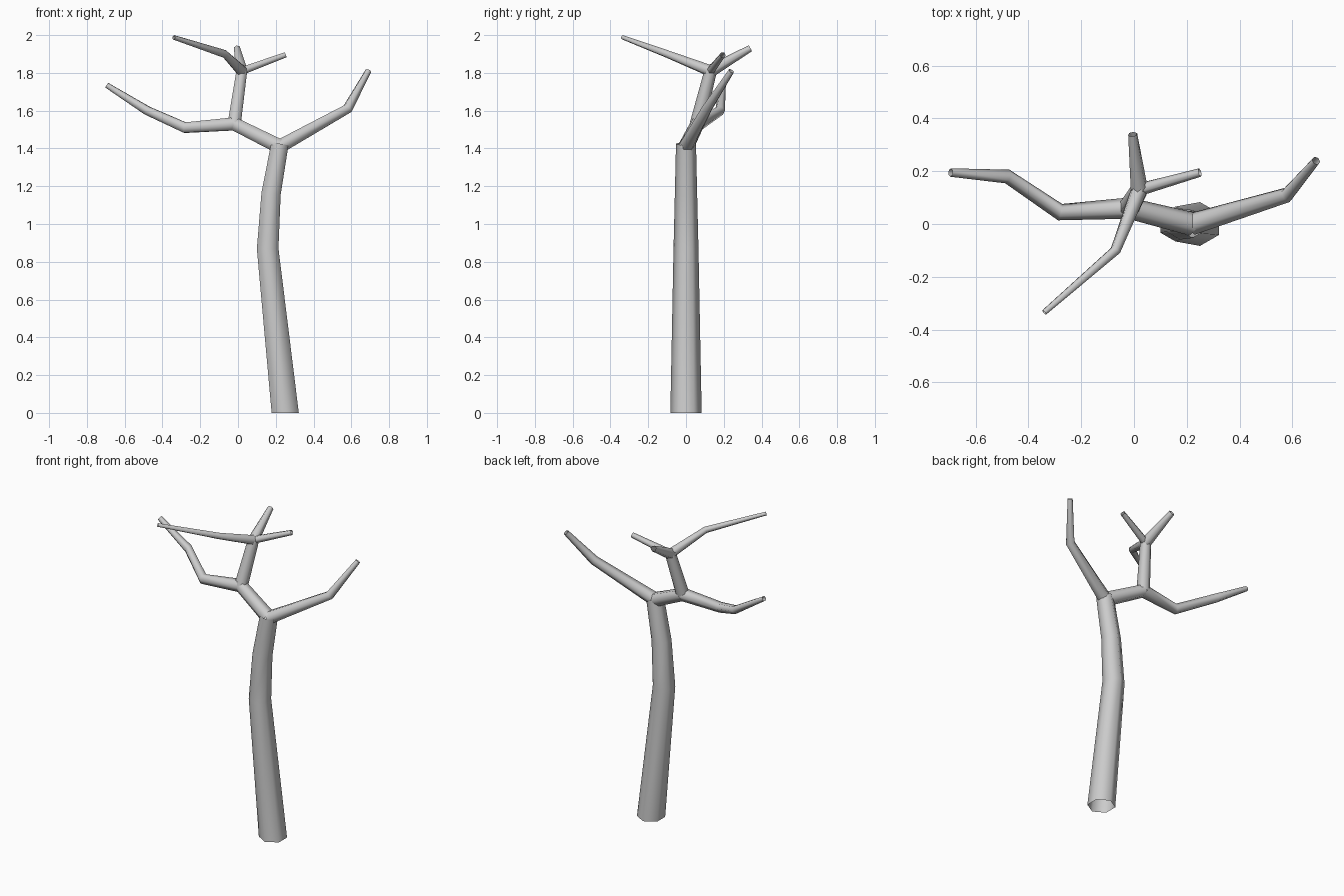
import bpy
import bmesh
import math
from mathutils import Vector

if "Cube" in bpy.data.objects:
    bpy.data.objects.remove(bpy.data.objects["Cube"])

SIDES = 6


def limb(name, points, flat_base=False):
    """Open tapered six-sided tube through (x, y, z, radius) points."""
    pos = [Vector(p[:3]) for p in points]
    bm = bmesh.new()
    rings = []
    side = Vector((0, 1, 0))
    last = len(pos) - 1
    for i, p in enumerate(pos):
        before = (p - pos[i - 1]).normalized() if i else Vector()
        after = (pos[i + 1] - p).normalized() if i < last else Vector()
        axis = (before + after).normalized()
        if flat_base and i == 0:
            axis = Vector((0, 0, 1))
        # carry the ring orientation along without twisting
        u = (side - axis * side.dot(axis)).normalized()
        v = axis.cross(u)
        side = u
        r = points[i][3]
        rings.append([bm.verts.new(p + r * (math.cos(a) * u + math.sin(a) * v))
                      for a in (k * math.tau / SIDES for k in range(SIDES))])
    for lo, hi in zip(rings, rings[1:]):
        for k in range(SIDES):
            n = (k + 1) % SIDES
            f = bm.faces.new((lo[k], lo[n], hi[n], hi[k]))
            f.smooth = True
    mesh = bpy.data.meshes.new(name)
    bm.to_mesh(mesh)
    bm.free()
    ob = bpy.data.objects.new(name, mesh)
    bpy.context.collection.objects.link(ob)
    return ob


fork = (0.22, 0.0, 1.41)        # top of the trunk
left_fork = (-0.02, 0.06, 1.53)
crown = (0.02, 0.13, 1.81)

# Trunk
limb("trunk", [(0.25, 0, 0, 0.083), (0.157, 0, 0.87, 0.066),
               (0.175, 0, 1.16, 0.059), (0.222, 0, 1.425, 0.053)], True)

# Right branch
limb("right_branch", [(*fork, 0.042), (0.58, 0.11, 1.61, 0.029),
                      (0.69, 0.24, 1.81, 0.017)])

# Left branch, bending outward from its own fork
limb("left_branch_base", [(*fork, 0.045), (*left_fork, 0.04)])
limb("left_branch", [(*left_fork, 0.04), (-0.28, 0.045, 1.51, 0.032),
                     (-0.48, 0.18, 1.60, 0.027), (-0.695, 0.195, 1.735, 0.016)])

# Upright branch
limb("upright_branch", [(*left_fork, 0.04), (*crown, 0.033)])

# Top twigs
limb("front_twig", [(*crown, 0.032), (-0.07, -0.10, 1.90, 0.021),
                    (-0.34, -0.335, 1.988, 0.012)])
limb("back_twig", [(*crown, 0.034), (-0.005, 0.34, 1.93, 0.018)])
limb("right_twig", [(*crown, 0.024), (0.25, 0.195, 1.895, 0.016)])
